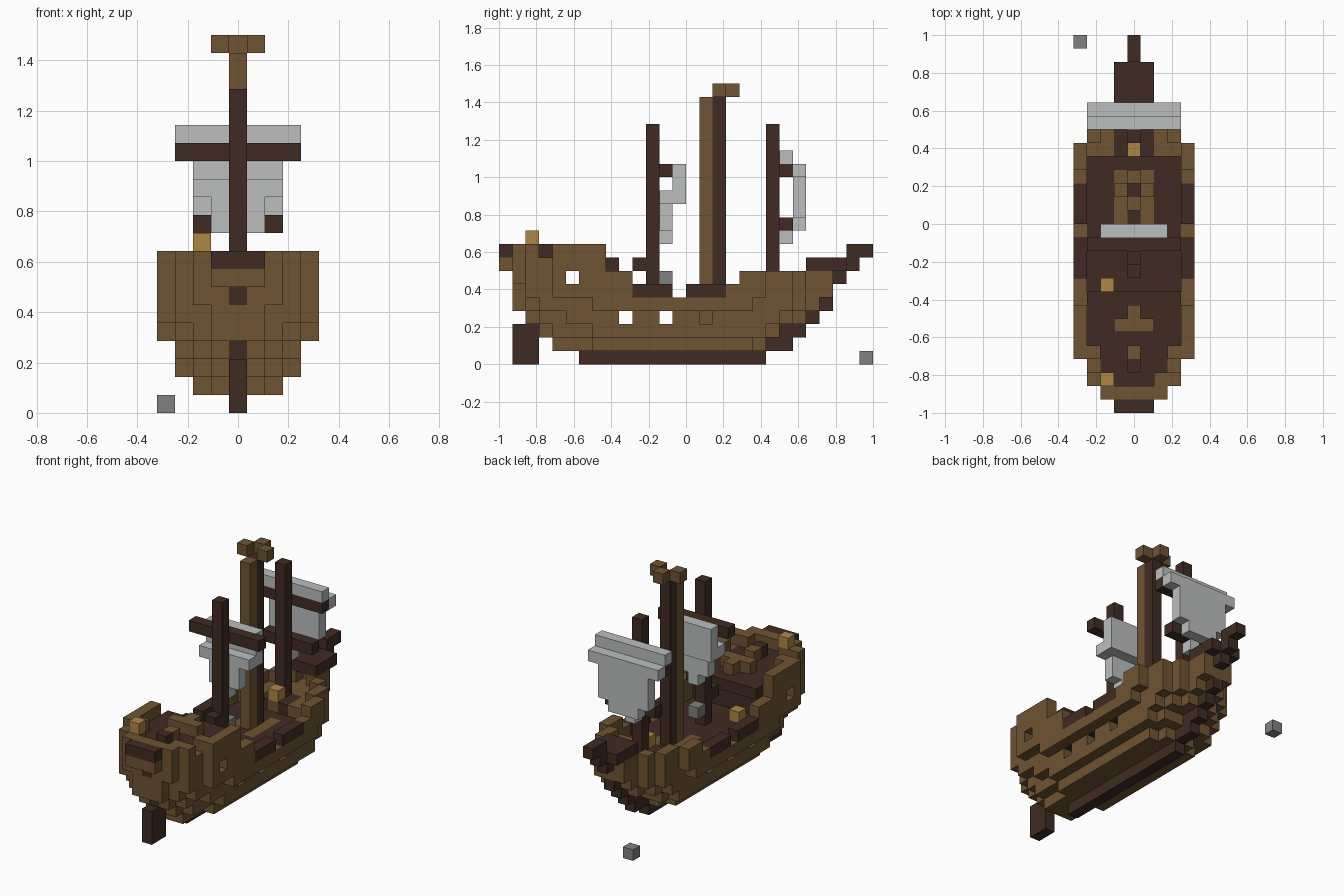
import bpy, bmesh
from mathutils import Vector

cube = bpy.data.objects.get("Cube")
if cube:
    bpy.data.objects.remove(cube)

V = 2 / 28                      # edge of one block
grid = {}                       # (i, j, k) -> (part, colour)


def material(name, rgb):
    m = bpy.data.materials.new(name)
    m.use_nodes = True
    m.diffuse_color = (*rgb, 1)
    m.node_tree.nodes["Principled BSDF"].inputs["Base Color"].default_value = (*rgb, 1)
    return m


MATS = {
    "oak": material("oak brown", (0.156, 0.089, 0.034)),
    "dark": material("dark wood", (0.051, 0.024, 0.016)),
    "cloth": material("sail grey", (0.50, 0.52, 0.51)),
    "iron": material("iron grey", (0.22, 0.22, 0.215)),
    "gold": material("lantern gold", (0.43, 0.24, 0.06)),
}


def span(a):
    return range(a[0], a[1] + 1) if isinstance(a, tuple) else (a,)


def fill(part, colour, x, y, z):
    """Fill an inclusive box of blocks; each axis is a number or a pair."""
    for i in span(x):
        for j in span(y):
            for k in span(z):
                grid[i, j, k] = (part, colour)


def clear(xs, y, z):
    for i in xs:
        for j in span(y):
            for k in span(z):
                grid.pop((i, j, k), None)


# Hull footprints: each layer is a union of (first, last, half width) boxes
upper = [(1, 24, 1), (1, 22, 2), (2, 21, 3), (4, 19, 4)]
layers = {
    1: [(4, 19, 1), (7, 18, 2)],
    2: [(3, 20, 1), (4, 20, 2), (7, 19, 3)],
    3: [(2, 22, 1), (3, 21, 2), (5, 20, 3)],
    4: [(1, 23, 1), (2, 22, 2), (3, 21, 3), (7, 18, 4)],
    5: [(1, 24, 1), (2, 22, 2), (2, 21, 3), (4, 19, 4)],
    6: upper, 7: upper, 8: upper,
}


def half(j, k):
    return max((w for a, b, w in layers.get(k, []) if a <= j <= b), default=-1)


# Hull shell: keep only the rim of each layer and any overhang
for k in layers:
    for j in range(1, 25):
        w = half(j, k)
        for i in range(-w, w + 1):
            n = abs(i)
            if n == w or min(half(j - 1, k), half(j + 1, k), half(j, k - 1)) < n:
                fill("hull", "oak", i, j, k)

ALL = range(-4, 5)
clear(ALL, (10, 17), 6)                   # low waist
clear(ALL, (10, 24), 7)
clear(ALL, (8, 24), (7, 8))               # stern castle only
for side in (-1, 1):
    for gunport in (9, 12, 15):
        clear([3 * side], gunport, 3)
    clear([4 * side], 5, 6)               # cabin window
    clear([3 * side], 3, 8)               # rail gap
    clear([4 * side], 13, 5)              # boarding gap
    for ends in ((10, 12), (14, 16)):
        fill("waist_rail", "dark", 4 * side, ends, 5)
    fill("hull", "oak", 3 * side, 4, 8)
    fill("hull", "oak", 2 * side, 2, 8)

# Decks
for j in range(2, 24):
    for k, first, last, colour in ((4, 8, 18, "dark"), (5, 19, 23, "oak"), (7, 2, 8, "dark")):
        if first <= j <= last:
            w = min(half(j, k), 4) - 1
            fill("deck", colour, (-w, w), j, k)
for side in (-1, 1):
    fill("deck", "oak", side, (14, 17), 4)
    fill("deck", "dark", side, (19, 20), 5)
fill("cabin_wall", "dark", (-3, 3), 7, (5, 6))

# Stern castle fittings
fill("stern_gallery", "oak", (-1, 1), 0, 7)
fill("stern_gallery", "dark", (-1, 1), 0, 8)
fill("stern_gallery", "dark", 0, 1, 6)
fill("deck_bench", "oak", 0, 4, 8)
fill("deck_bench", "dark", 0, 3, 8)
fill("deck_bench", "oak", (-1, 1), 6, 8)
fill("deck_bench", "oak", 0, 7, 8)

# Keel, rudder and stem
fill("keel", "dark", 0, (6, 19), 0)
fill("rudder", "dark", 0, (1, 2), (0, 2))
fill("rudder", "dark", 0, 2, 3)
for k, ends in ((1, (20, 21)), (2, (21, 22)), (3, 23), (4, 24), (6, 25)):
    fill("stem", "dark", 0, ends, k)

# Bowsprit
fill("bowsprit", "dark", (-1, 1), (23, 25), 7)
fill("bowsprit", "dark", 0, 26, 7)
fill("bowsprit", "dark", 0, (26, 27), 8)

# Masts
fill("aft_mast", "dark", 0, 11, (2, 17))
fill("fore_mast", "dark", 0, 20, (3, 17))
fill("main_mast", "oak", 0, 15, (2, 19))
fill("main_mast", "dark", 0, 16, (2, 19))
for x, y in ((-1, 16), (1, 16), (0, 17)):
    fill("mast_top", "oak", x, y, 20)
fill("ship_wheel", "dark", 0, 10, 7)

# Aft sail and yard
fill("aft_yard", "dark", (-3, 3), 12, 14)
fill("aft_sail", "cloth", (-2, 2), 13, (12, 14))
fill("aft_sail", "cloth", (-2, 2), 12, 12)
fill("aft_sail", "cloth", (-1, 1), 12, (10, 11))
fill("aft_sail", "cloth", 0, 12, 9)

# Fore sail and yards
fill("fore_yard", "dark", (-3, 3), 21, 14)
fill("lower_fore_yard", "dark", (-2, 2), 21, 10)
fill("fore_sail", "cloth", (-3, 3), 21, 15)
fill("fore_sail", "cloth", (-3, 3), 22, 14)
fill("fore_sail", "cloth", (-2, 2), 22, (11, 13))
fill("fore_sail", "cloth", (-1, 1), 22, 10)
fill("fore_sail", "cloth", 0, 21, 9)

# Lanterns and iron blocks
fill("stern_lantern", "gold", -2, 2, 9)
fill("deck_lantern", "gold", -2, 9, 5)
fill("bow_lantern", "gold", 0, 19, 6)
fill("iron_block", "iron", 0, 12, 6)
fill("loose_iron_block", "iron", -4, 27, 0)


def build(part):
    """Make one object from the exposed block faces of a part."""
    cells = {c: col for c, (p, col) in grid.items() if p == part}
    colours = sorted(set(cells.values()))
    bm = bmesh.new()
    for c, col in cells.items():
        for axis in range(3):
            for sign in (-1, 1):
                n = Vector((0, 0, 0))
                n[axis] = sign
                if tuple(int(a + b) for a, b in zip(c, n)) in grid:
                    continue
                u = Vector((0, 0, 0))
                u[(axis + 1) % 3] = 1
                w = n.cross(u)
                centre = Vector((c[0], c[1] - 13.5, c[2] + 0.5)) + n / 2
                ring = [centre + (u * a + w * b) / 2
                        for a, b in ((-1, -1), (1, -1), (1, 1), (-1, 1))]
                face = bm.faces.new([bm.verts.new(p * V) for p in ring])
                face.material_index = colours.index(col)
    bmesh.ops.remove_doubles(bm, verts=bm.verts[:], dist=V / 100)
    mesh = bpy.data.meshes.new(part)
    bm.to_mesh(mesh)
    bm.free()
    for col in colours:
        mesh.materials.append(MATS[col])
    bpy.context.scene.collection.objects.link(bpy.data.objects.new(part, mesh))


for part in sorted({p for p, _ in grid.values()}):
    build(part)
